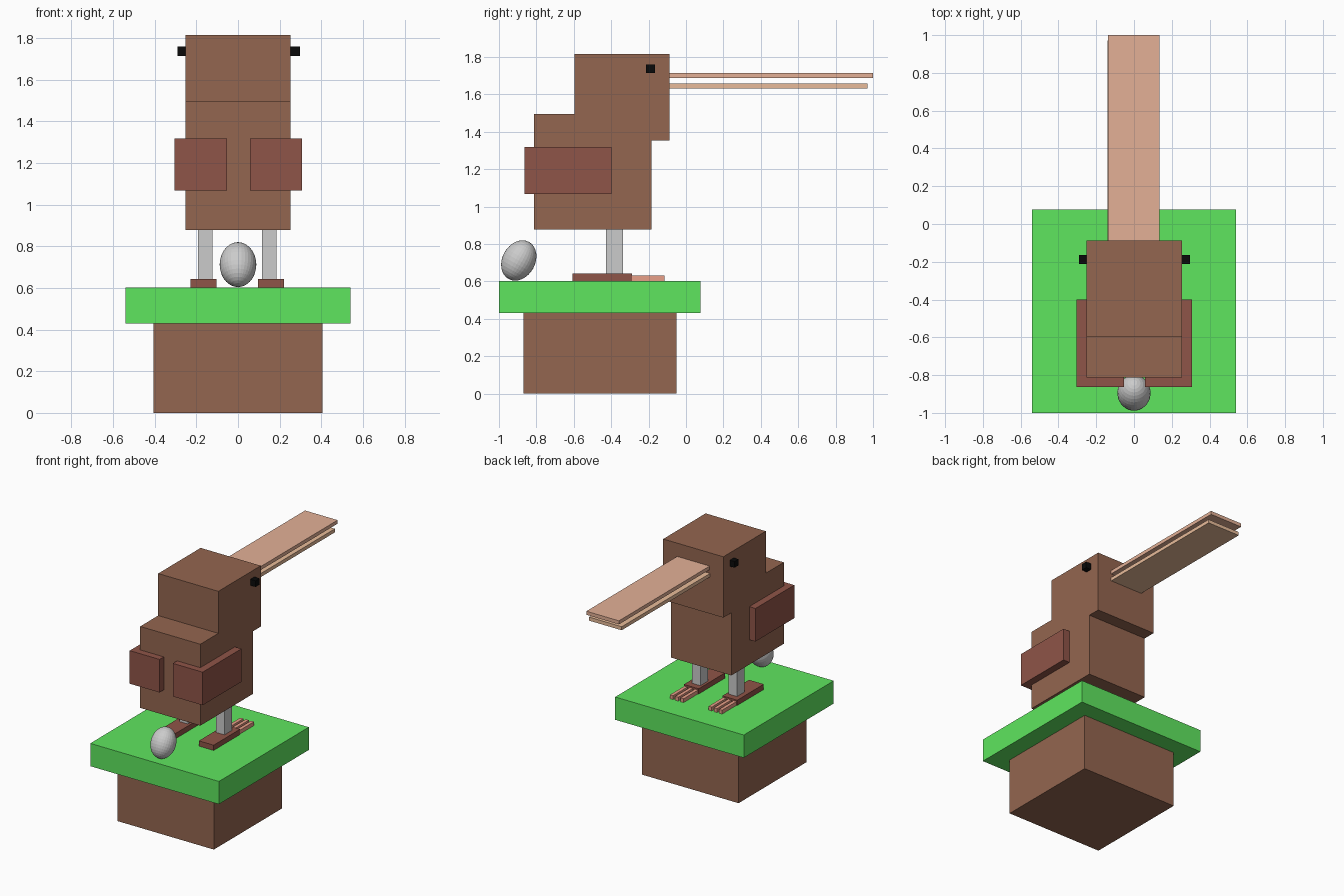
import bpy
import math

if "Cube" in bpy.data.objects:
    bpy.data.objects.remove(bpy.data.objects["Cube"])


def material(name, r, g, b):
    m = bpy.data.materials.new(name)
    m.diffuse_color = (r, g, b, 1)
    m.use_nodes = True
    m.node_tree.nodes["Principled BSDF"].inputs["Base Color"].default_value = m.diffuse_color
    return m


BROWN = material("brown", 0.296, 0.133, 0.08)
DARK = material("red_brown", 0.275, 0.089, 0.065)
GREEN = material("grass_green", 0.114, 0.79, 0.114)
PINK = material("pink_tan", 0.77, 0.434, 0.305)
TAN = material("tan", 0.81, 0.5, 0.32)
TOE = material("toe_pink", 0.81, 0.35, 0.25)
BLACK = material("black", 0.003, 0.003, 0.003)


def box(name, x, y, z, mat=None):
    """Box spanning the (min, max) ranges x, y and z."""
    spans = (x, y, z)
    bpy.ops.mesh.primitive_cube_add(size=1, location=[(a + b) / 2 for a, b in spans])
    ob = bpy.context.object
    ob.name = name
    ob.scale = [b - a for a, b in spans]
    bpy.ops.object.transform_apply(location=False, rotation=False, scale=True)
    if mat:
        ob.data.materials.append(mat)
    return ob


# Ground block
box("soil", (-0.405, 0.406), (-0.869, -0.052), (0, 0.43), BROWN)
box("grass", (-0.54, 0.54), (-1.0, 0.078), (0.43, 0.603), GREEN)

# Body and head
box("body", (-0.252, 0.253), (-0.813, -0.184), (0.878, 1.496), BROWN)
box("head", (-0.252, 0.253), (-0.597, -0.088), (1.353, 1.815), BROWN)

# Long bill
box("upper_bill", (-0.137, 0.136), (-0.1, 1.0), (1.687, 1.714), PINK)
box("lower_bill", (-0.14, 0.134), (-0.1, 0.971), (1.632, 1.659), TAN)

# Paired parts
for side, s in (("left", -1), ("right", 1)):
    def span(center, width, shift=0.0):
        return (s * center + shift - width / 2, s * center + shift + width / 2)

    box(side + "_wing", span(0.181, 0.25, 0.002), (-0.864, -0.399), (1.067, 1.318), DARK)
    box(side + "_eye", span(0.271, 0.047, 0.003), (-0.213, -0.165), (1.713, 1.76), BLACK)
    box(side + "_leg", span(0.154, 0.07, -0.003), (-0.428, -0.338), (0.63, 0.9))
    box(side + "_foot", span(0.162, 0.124, -0.003), (-0.608, -0.29), (0.6, 0.643), DARK)
    for i in range(3):
        box(f"{side}_toe_{i + 1}", span(0.162 + (i - 1) * 0.044, 0.026, -0.003),
            (-0.3, -0.116), (0.602, 0.632), TOE)

# Tilted egg
bpy.ops.mesh.primitive_uv_sphere_add(segments=32, ring_count=16, radius=1,
                                     location=(0, -0.894, 0.712),
                                     rotation=(math.radians(-29), 0, 0))
egg = bpy.context.object
egg.name = "egg"
egg.scale = (0.088, 0.088, 0.113)
